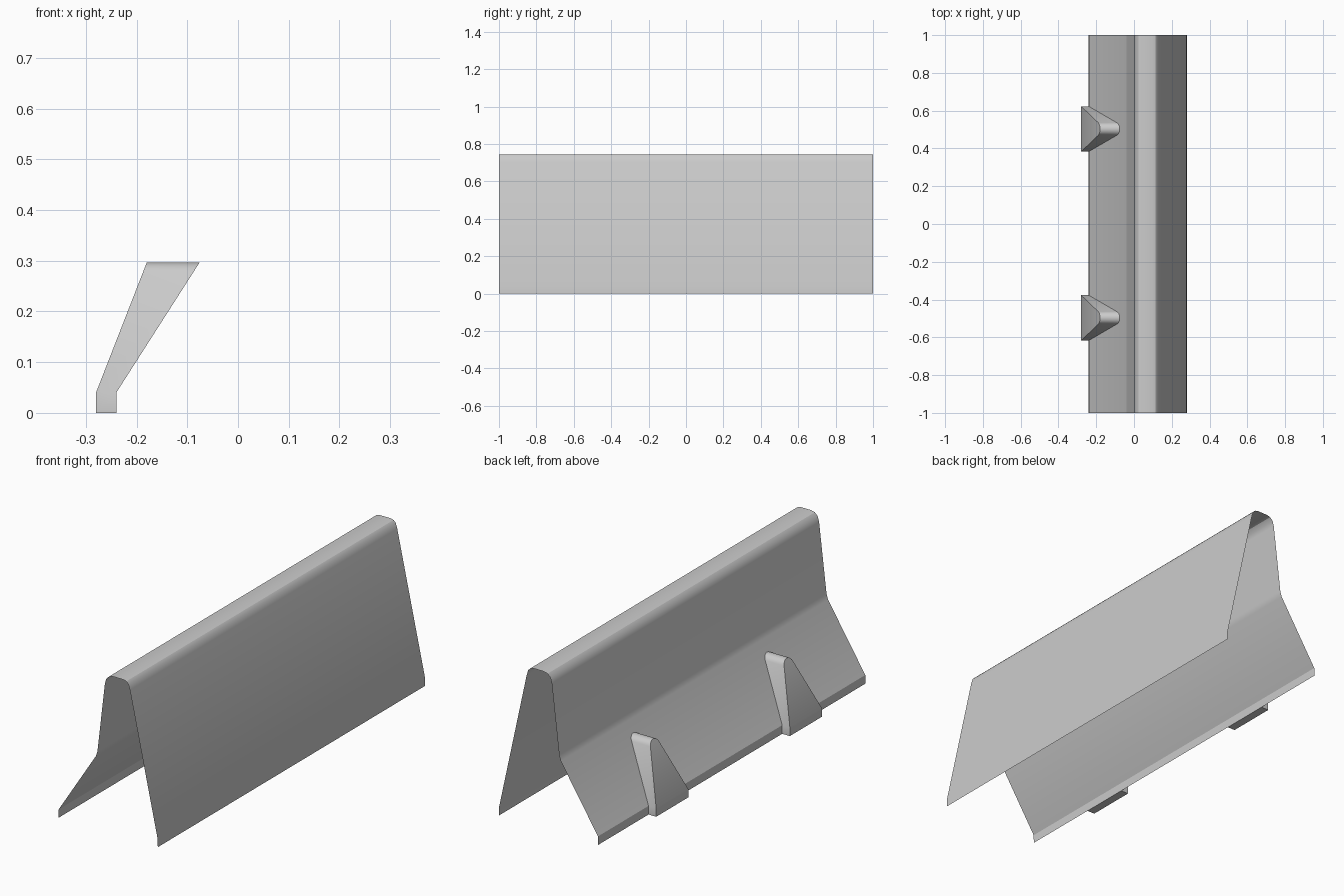
import bpy
import math

cube = bpy.data.objects.get("Cube")
if cube:
    bpy.data.objects.remove(cube, do_unlink=True)

concrete = bpy.data.materials.new("concrete grey")
concrete.use_nodes = True
grey = (0.6, 0.6, 0.6, 1)
concrete.diffuse_color = grey
concrete.node_tree.nodes["Principled BSDF"].inputs["Base Color"].default_value = grey


def add_part(name, verts, faces):
    mesh = bpy.data.meshes.new(name)
    mesh.from_pydata(verts, [], faces)
    mesh.materials.append(concrete)
    obj = bpy.data.objects.new(name, mesh)
    bpy.context.collection.objects.link(obj)
    bpy.ops.object.select_all(action="DESELECT")
    obj.select_set(True)
    bpy.context.view_layer.objects.active = obj
    bpy.ops.object.shade_smooth_by_angle(angle=math.radians(30))
    return obj


def strip(start, count):
    """Quads joining two rows of points, the second stored after the first."""
    return [(i, i + 1, i + 1 + count, i + count) for i in range(start, count - 1)]


# Barrier shell: an open profile swept along y, with open ends and underside
profile = [(-0.24, 0), (-0.239, 0.04), (-0.044, 0.345), (-0.036, 0.37),
           (0.003, 0.70), (0.01, 0.725), (0.025, 0.74), (0.045, 0.745),
           (0.10, 0.745), (0.115, 0.741), (0.126, 0.73), (0.134, 0.705),
           (0.279, 0.04), (0.28, 0)]
n = len(profile)
shell = [(x, y, z) for y in (-1, 1) for x, z in profile]
add_part("barrier_shell", shell, [f[::-1] for f in strip(0, n)])

# Brace outline in y and z: wide foot, sloping sides, rounded tip
LIP, RADIUS, TIP = 0.04, 0.035, 0.262
arc = [math.radians(20.4 + 139.2 * i / 10) for i in range(11)]
outline = [(0.12, 0), (0.12, LIP)]
outline += [(RADIUS * math.cos(a), TIP + RADIUS * math.sin(a)) for a in arc]
outline += [(-0.12, LIP), (-0.12, 0)]


def outer_x(z):
    return -0.28 + max(0, z - LIP) * 0.39


def wall_x(z):
    return -0.24 + max(0, z - LIP) * 0.64


def add_brace(name, centre):
    m = len(outline)
    verts = [(fx(z), centre + y, z) for fx in (outer_x, wall_x) for y, z in outline]
    faces = [f[::-1] for f in strip(0, m)]
    faces.append((0, m, 2 * m - 1, m - 1))           # underside
    faces.append((0, m - 1, m - 2, 1))               # foot front
    faces.append(tuple(range(1, m - 1))[::-1])       # sloping front
    obj = add_part(name, verts, faces)
    # Turn all faces outward
    bpy.ops.object.mode_set(mode="EDIT")
    bpy.ops.mesh.select_all(action="SELECT")
    bpy.ops.mesh.normals_make_consistent(inside=False)
    bpy.ops.object.mode_set(mode="OBJECT")
    return obj


for label, centre in (("front_brace", -0.497), ("rear_brace", 0.503)):
    add_brace(label, centre)
